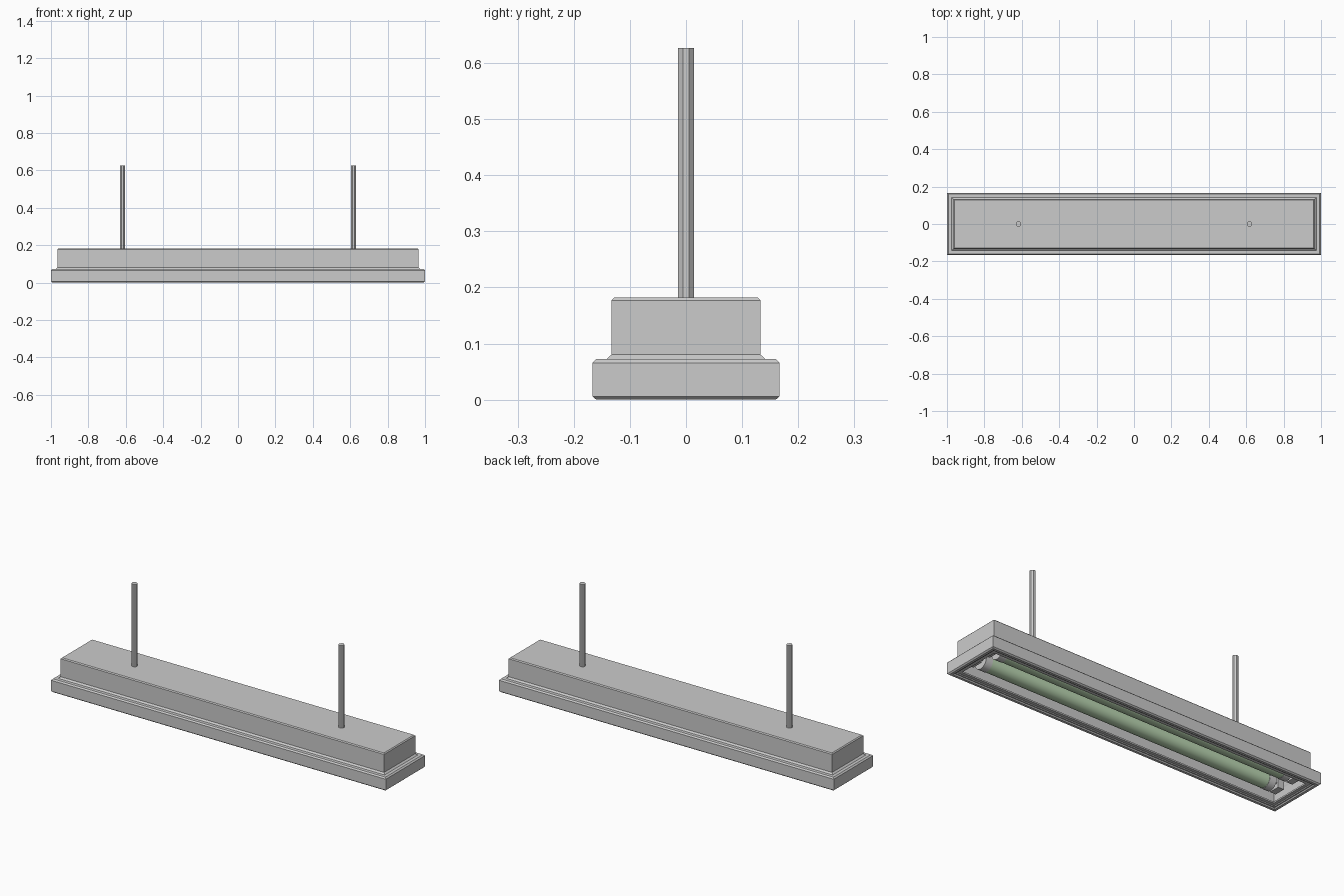
import bpy, bmesh
from math import pi

if "Cube" in bpy.data.objects:
    bpy.data.objects.remove(bpy.data.objects["Cube"])


def rect_loft(name, rings, closed=False, cap=()):
    """Skin a series of rectangles given as (half x, half y, z)."""
    bm = bmesh.new()
    loops = [[bm.verts.new((sx * hx, sy * hy, z))
              for sx, sy in ((-1, -1), (1, -1), (1, 1), (-1, 1))] for hx, hy, z in rings]
    pairs = list(zip(loops, loops[1:]))
    if closed:
        pairs.append((loops[-1], loops[0]))
    for a, b in pairs:
        for i in range(4):
            j = (i + 1) % 4
            bm.faces.new((a[i], a[j], b[j], b[i]))
    for i in cap:
        bm.faces.new(loops[i])
    bmesh.ops.recalc_face_normals(bm, faces=bm.faces)
    mesh = bpy.data.meshes.new(name)
    bm.to_mesh(mesh)
    bm.free()
    ob = bpy.data.objects.new(name, mesh)
    bpy.context.collection.objects.link(ob)
    return ob


def cylinder(name, r, length, loc, sides, rot=(0, 0, 0), smooth=True):
    bpy.ops.mesh.primitive_cylinder_add(vertices=sides, radius=r, depth=length,
                                        location=loc, rotation=rot)
    ob = bpy.context.object
    ob.name = name
    if smooth:
        bpy.ops.object.shade_smooth_by_angle()
    return ob


def box(name, size, loc):
    bpy.ops.mesh.primitive_cube_add(size=1, location=loc)
    ob = bpy.context.object
    ob.name = name
    ob.scale = size
    return ob


def offset_rings(profile):
    """Profile of (half y, z) around a body whose x margin equals its y margin."""
    return [(1 - (0.167 - y), y, z) for y, z in profile]


# Lower frame: chamfered outside, stepped lip around the opening
rect_loft("frame", offset_rings([
    (0.160, 0.0), (0.167, 0.006), (0.167, 0.065), (0.160, 0.072),
    (0.128, 0.072), (0.128, 0.022), (0.117, 0.018), (0.117, 0.010),
    (0.134, 0.010), (0.138, 0.006), (0.143, 0.006), (0.147, 0.0)]), closed=True)

# Housing: hollow tray with a flared foot, chamfered top and inner lining
rect_loft("housing", offset_rings([
    (0.128, 0.072), (0.142, 0.072), (0.133, 0.080), (0.133, 0.177), (0.128, 0.182)])
    , cap=(4,))
rect_loft("reflector", offset_rings([
    (0.128, 0.072), (0.126, 0.080), (0.118, 0.150)]), cap=(2,))

glow = bpy.data.materials.new("tube_green")
glow.diffuse_color = (0.50, 0.68, 0.45, 1)
glow.use_nodes = True
glow.node_tree.nodes["Principled BSDF"].inputs["Base Color"].default_value = glow.diffuse_color

# Two lamp tubes with end caps, pins and sockets
along_x = (0, pi / 2, 0)
for side, y in (("front", -0.06), ("back", 0.06)):
    z = 0.07
    tube = cylinder(f"tube_{side}", 0.04, 1.70, (0, y, z), 24, along_x)
    tube.data.materials.append(glow)
    for end, s in (("left", -1), ("right", 1)):
        cylinder(f"tube_cap_{side}_{end}", 0.042, 0.04, (s * 0.865, y, z), 24, along_x)
        for dy in (-0.015, 0.015):
            cylinder(f"pin_{side}_{end}", 0.005, 0.03, (s * 0.895, y + dy, z), 8, along_x)
        box(f"socket_{side}_{end}", (0.035, 0.06, 0.11), (s * 0.922, y, 0.096))

# Hanging rods
for end, s in (("left", -1), ("right", 1)):
    cylinder(f"hanging_rod_{end}", 0.015, 0.447, (s * 0.618, 0, 0.4035), 8,
             (0, 0, pi / 8), smooth=False)
